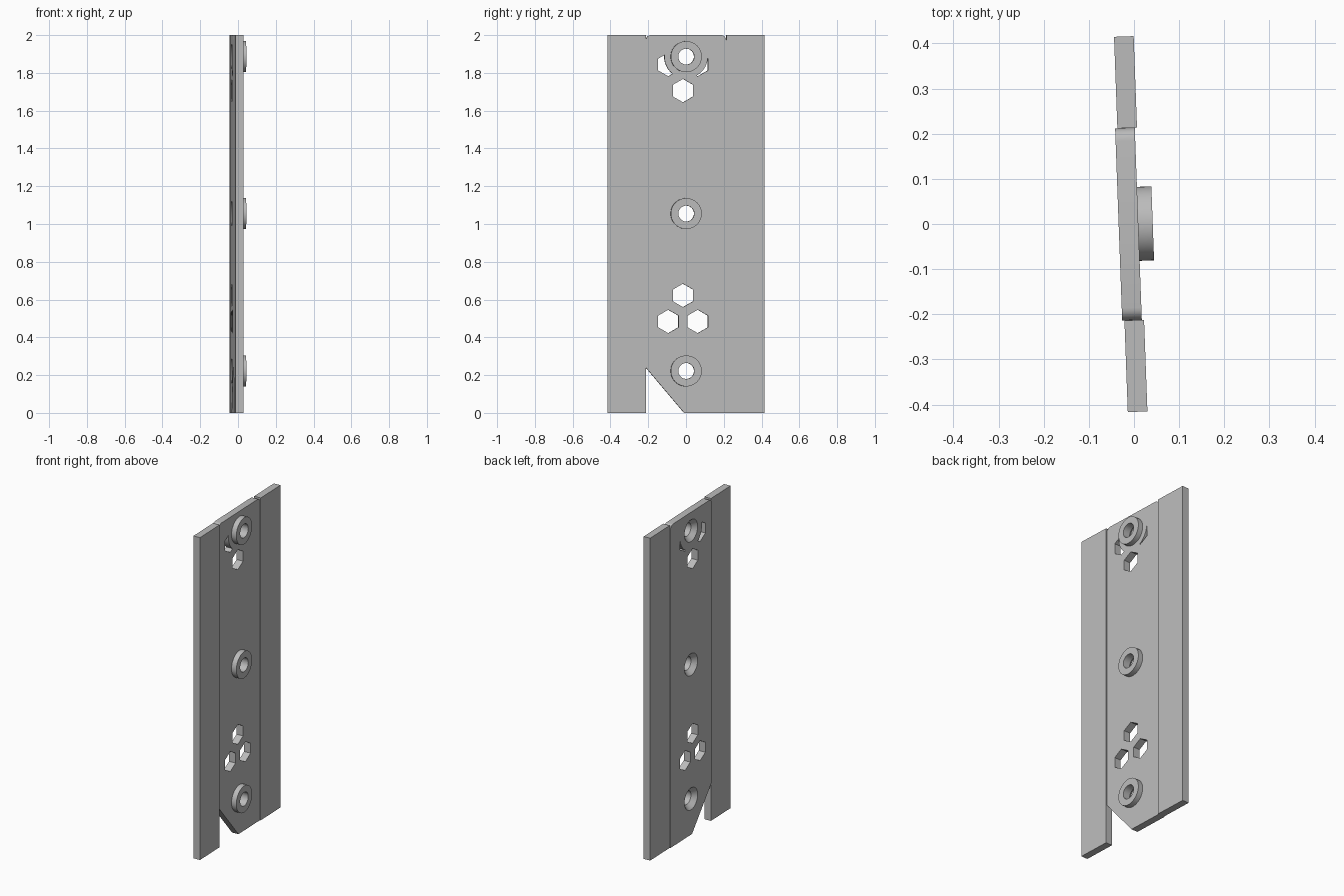
import bpy, bmesh, math

if "Cube" in bpy.data.objects:
    bpy.data.objects.remove(bpy.data.objects["Cube"])

TILT = math.radians(2.1)
BACK, FACE, TOP = -0.034, 0.0095, 0.0415   # centre panel back, front, boss top
BOLT_Z = (0.222, 1.055, 1.886)

grey = bpy.data.materials.new("plain_grey")
grey.diffuse_color = (0.5, 0.5, 0.5, 1)
grey.use_nodes = True
grey.node_tree.nodes["Principled BSDF"].inputs["Base Color"].default_value = grey.diffuse_color


def loft(name, rings):
    """Solid through matching rings of (x, y, z) points, capped at both ends."""
    bm = bmesh.new()
    loops = [[bm.verts.new(p) for p in r] for r in rings]
    n = len(loops[0])
    for a, b in zip(loops, loops[1:]):
        for i in range(n):
            j = (i + 1) % n
            bm.faces.new((a[i], a[j], b[j], b[i]))
    bm.faces.new(loops[0])
    bm.faces.new(loops[-1])
    bmesh.ops.recalc_face_normals(bm, faces=bm.faces)
    me = bpy.data.meshes.new(name)
    bm.to_mesh(me)
    bm.free()
    me.materials.append(grey)
    ob = bpy.data.objects.new(name, me)
    bpy.context.collection.objects.link(ob)
    return ob


def prism(name, pts, x0, x1):
    return loft(name, [[(x, y, z) for y, z in pts] for x in (x0, x1)])


def circle(y, z, r, n, turn=0.0):
    return [(y + r * math.cos(turn + math.tau * i / n),
             z + r * math.sin(turn + math.tau * i / n)) for i in range(n)]


def cut(ob, cutter):
    m = ob.modifiers.new("cut", 'BOOLEAN')
    m.operation, m.solver, m.object = 'DIFFERENCE', 'EXACT', cutter
    bpy.context.view_layer.objects.active = ob
    bpy.ops.object.modifier_apply(modifier=m.name)


def drop(ob):
    bpy.data.objects.remove(ob, do_unlink=True)


parts = []

# side panels
for name, y0, y1 in (("side_panel_near", -0.416, -0.213), ("side_panel_far", 0.213, 0.416)):
    parts.append(prism(name, [(y0, 0), (y1, 0), (y1, 2), (y0, 2)], -0.029, 0.0145))

# centre panel: clipped lower corner and rounded top corners
R = 0.028
outline = [(-0.01, 0), (0.213, 0)]
for side, start in ((1, 0), (-1, 90)):
    for k in range(7):
        a = math.radians(start + 15 * k)
        outline.append((side * (0.213 - R) + R * math.cos(a), 2 - R + R * math.sin(a)))
outline.append((-0.213, 0.24))
panel = prism("centre_panel", outline, BACK, FACE)
parts.append(panel)

# hexagonal openings, kept clear of the round land at the top bolt
land = prism("land_cutter", circle(0, BOLT_Z[2], 0.115, 64), -0.3, 0.3)
for y, z in ((-0.016, 0.622), (-0.094, 0.484), (0.062, 0.484),
             (-0.016, 1.706), (-0.094, 1.844), (0.062, 1.844)):
    hexa = prism("hex_cutter", circle(y, z, 0.062, 6, math.pi / 2), -0.2, 0.2)
    if z > 1.8:
        cut(hexa, land)
    cut(panel, hexa)
    drop(hexa)
drop(land)

# raised bolt bosses with holes countersunk from the back
for z in BOLT_Z:
    boss = prism("bolt_boss", circle(0, z, 0.082, 48), FACE, TOP)
    hole = loft("hole_cutter", [[(x, *p) for p in circle(0, z, r, 48)] for x, r in
                                ((-0.1, 0.068), (BACK, 0.068), (-0.006, 0.042), (0.1, 0.042))])
    cut(panel, hole)
    cut(boss, hole)
    drop(hole)
    parts.append(boss)

# slight turn of the whole assembly, smooth round walls
for ob in parts:
    ob.rotation_euler.z = TILT
    bpy.ops.object.select_all(action='DESELECT')
    ob.select_set(True)
    bpy.context.view_layer.objects.active = ob
    bpy.ops.object.shade_smooth_by_angle(angle=math.radians(30))
